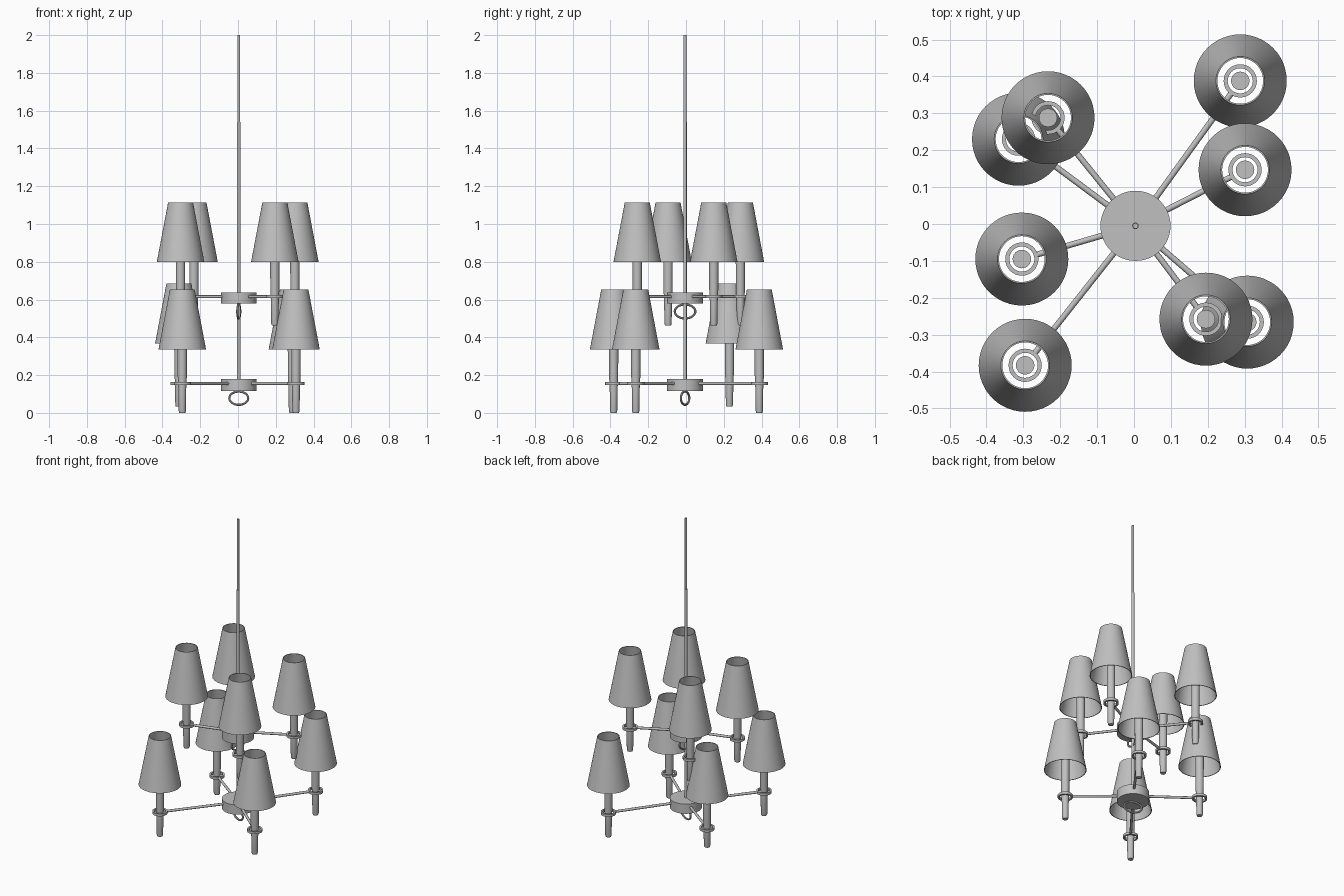
import bpy, bmesh
from math import cos, sin, pi, radians
from mathutils import Vector, Matrix

old = bpy.data.objects.get("Cube")
if old:
    bpy.data.objects.remove(old, do_unlink=True)

grey = bpy.data.materials.new("satin_grey")
grey.use_nodes = True
COLOUR = (0.53, 0.53, 0.53, 1)
grey.diffuse_color = COLOUR
grey.node_tree.nodes["Principled BSDF"].inputs["Base Color"].default_value = COLOUR


def finish(name, bm):
    bmesh.ops.recalc_face_normals(bm, faces=bm.faces)
    mesh = bpy.data.meshes.new(name)
    bm.to_mesh(mesh)
    bm.free()
    mesh.materials.append(grey)
    obj = bpy.data.objects.new(name, mesh)
    bpy.context.collection.objects.link(obj)
    bpy.ops.object.select_all(action='DESELECT')
    obj.select_set(True)
    bpy.context.view_layer.objects.active = obj
    bpy.ops.object.shade_smooth_by_angle(angle=radians(35))
    return obj


def lathe(name, profile, centre, segments=32, closed=False):
    """Spin (radius, height) points round a vertical axis; ends are capped unless closed."""
    bm = bmesh.new()
    rings = [[bm.verts.new((centre[0] + r * cos(2 * pi * i / segments),
                            centre[1] + r * sin(2 * pi * i / segments), z))
              for i in range(segments)] for r, z in profile]
    pairs = list(zip(rings, rings[1:]))
    if closed:
        pairs.append((rings[-1], rings[0]))
    else:
        bm.faces.new(rings[0])
        bm.faces.new(rings[-1])
    for a, b in pairs:
        for i in range(segments):
            j = (i + 1) % segments
            bm.faces.new((a[i], a[j], b[j], b[i]))
    return finish(name, bm)


def rod(name, start, end, radius):
    start, end = Vector(start), Vector(end)
    axis = end - start
    bm = bmesh.new()
    turn = axis.to_track_quat('Z', 'Y').to_matrix().to_4x4()
    bmesh.ops.create_cone(bm, cap_ends=True, segments=12, radius1=radius, radius2=radius,
                          depth=axis.length,
                          matrix=Matrix.Translation((start + end) / 2) @ turn)
    return finish(name, bm)


def hanging_loop(name, centre, angle, rx, rz, thick):
    """Upright oval ring whose width runs along the given heading."""
    bm = bmesh.new()
    n, m = 32, 8
    grid = []
    for i in range(n):
        a = 2 * pi * i / n
        row = []
        for k in range(m):
            b = 2 * pi * k / m
            along = (rx + thick * cos(b)) * cos(a)
            side = thick * sin(b)
            row.append(bm.verts.new((centre[0] + along * cos(angle) - side * sin(angle),
                                     centre[1] + along * sin(angle) + side * cos(angle),
                                     centre[2] + (rz + thick * cos(b)) * sin(a))))
        grid.append(row)
    for i in range(n):
        for k in range(m):
            p, q = grid[i], grid[(i + 1) % n]
            bm.faces.new((p[k], q[k], q[(k + 1) % m], p[(k + 1) % m]))
    return finish(name, bm)


HUB = (0.004, -0.005)


def lamp(name, x, y, base, arm_z):
    """One arm with its collar, tapered stem and open shade."""
    out = Vector((x - HUB[0], y - HUB[1], 0)).normalized()
    origin = Vector((HUB[0], HUB[1], arm_z))
    tip = Vector((x, y, arm_z)) - out * 0.04
    rod(name + "_arm", origin + out * 0.06, tip, 0.008)
    lathe(name + "_collar", [(0.034, arm_z - 0.008), (0.045, arm_z - 0.008),
                             (0.045, arm_z + 0.008), (0.034, arm_z + 0.008)],
          (x, y), closed=True)
    lathe(name + "_stem", [(0.016, base), (0.019, base + 0.01), (0.021, base + 0.13),
                           (0.024, base + 0.19), (0.025, base + 0.41)], (x, y), 24)
    low, high = base + 0.335, base + 0.652
    lathe(name + "_shade", [(0.126, low), (0.066, high), (0.062, high), (0.122, low)],
          (x, y), 48, closed=True)


# Two tiers of four lamps
lower = [(0.288, 0.388, 0.0), (-0.313, 0.23, 0.033), (-0.295, -0.383, 0.0), (0.307, -0.266, 0.0)]
upper = [(0.301, 0.147), (-0.233, 0.288), (-0.304, -0.095), (0.195, -0.258)]
for i, (x, y, lift) in enumerate(lower):
    lamp("lower_lamp_%d" % (i + 1), x, y, lift, 0.155)
for i, (x, y) in enumerate(upper):
    lamp("upper_lamp_%d" % (i + 1), x, y, 0.463, 0.615)

# Hubs
lathe("lower_hub", [(0.095, 0.117), (0.095, 0.18)], HUB, 48)
lathe("upper_hub", [(0.095, 0.578), (0.095, 0.637)], HUB, 48)

# Hanging rod, stepped near the top
lathe("hanging_rod", [(0.009, 0.15), (0.009, 1.54), (0.0075, 1.54), (0.0075, 2.0)], HUB, 16)

# Finial loops under the hubs
hanging_loop("lower_loop", (*HUB, 0.078), radians(-24), 0.055, 0.035, 0.006)
hanging_loop("upper_loop", (*HUB, 0.537), radians(82), 0.055, 0.037, 0.006)
